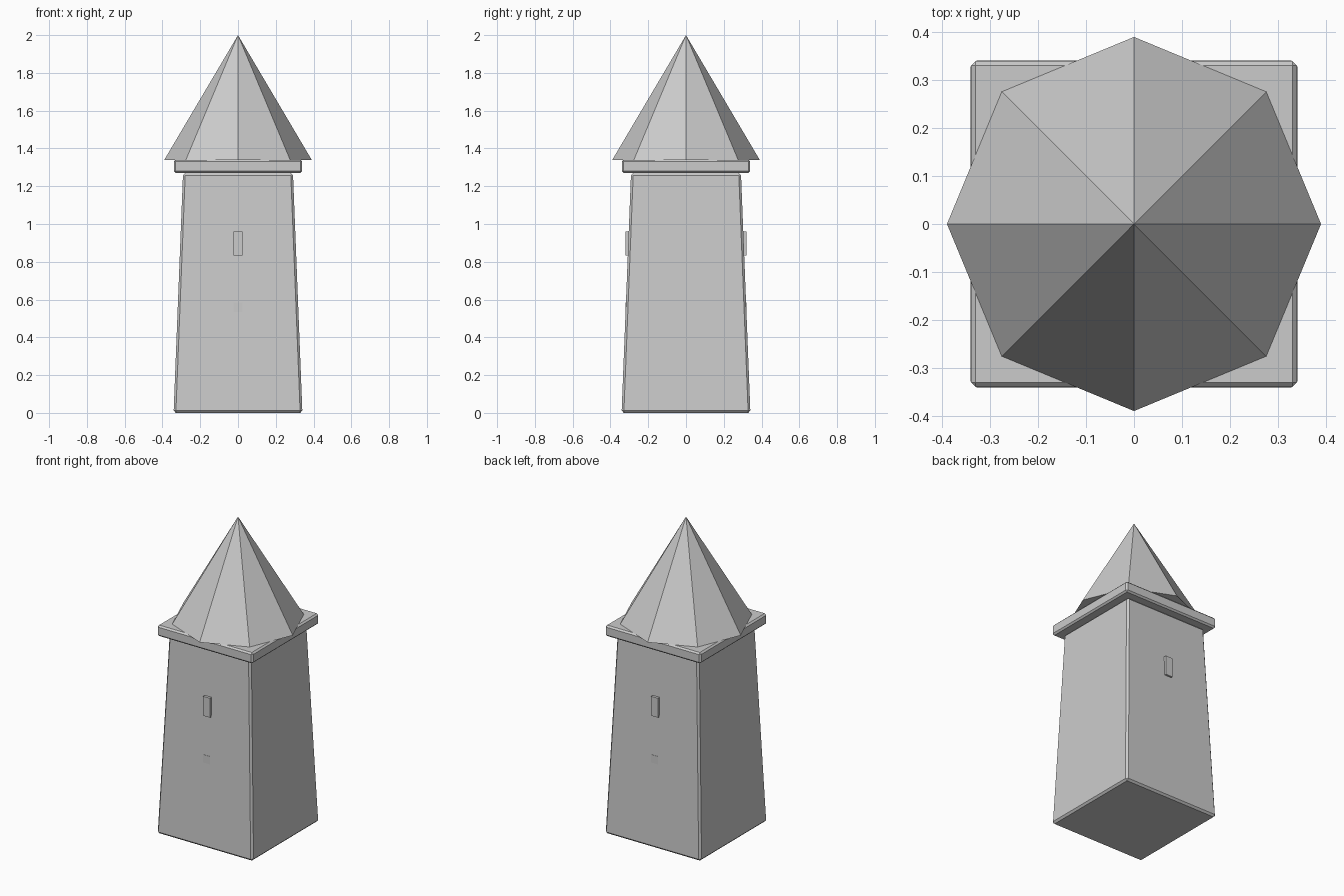
import bpy, math

if "Cube" in bpy.data.objects:
    bpy.data.objects.remove(bpy.data.objects["Cube"])


def bevel(obj, width):
    mod = obj.modifiers.new("edge_bevel", "BEVEL")
    mod.width = width
    mod.segments = 1
    mod.limit_method = 'ANGLE'
    return obj


def square_block(name, bottom, top, z0, z1, width):
    """Square block with half-widths at bottom and top."""
    bpy.ops.mesh.primitive_cone_add(vertices=4, radius1=bottom * math.sqrt(2),
                                    radius2=top * math.sqrt(2), depth=z1 - z0,
                                    location=(0, 0, (z0 + z1) / 2),
                                    rotation=(0, 0, math.pi / 4))
    obj = bpy.context.object
    obj.name = name
    return bevel(obj, width)


# Tapered tower body and overhanging ledge
square_block("tower_body", 0.341, 0.291, 0.0, 1.27, 0.012)
square_block("roof_ledge", 0.34, 0.34, 1.27, 1.34, 0.01)

# Eight-sided pointed roof
bpy.ops.mesh.primitive_cone_add(vertices=8, radius1=0.39, radius2=0, depth=0.66,
                                location=(0, 0, 1.67))
bpy.context.object.name = "spire_roof"

# Narrow windows on front and back; the lower ones are nearly flush
for side, sign in (("front", -1), ("back", 1)):
    for level, z in (("lower", 0.522), ("upper", 0.897)):
        bpy.ops.mesh.primitive_cube_add(size=1, location=(0, sign * 0.31, z))
        window = bpy.context.object
        window.name = f"{side}_{level}_window"
        window.scale = (0.05, 0.02, 0.125)
